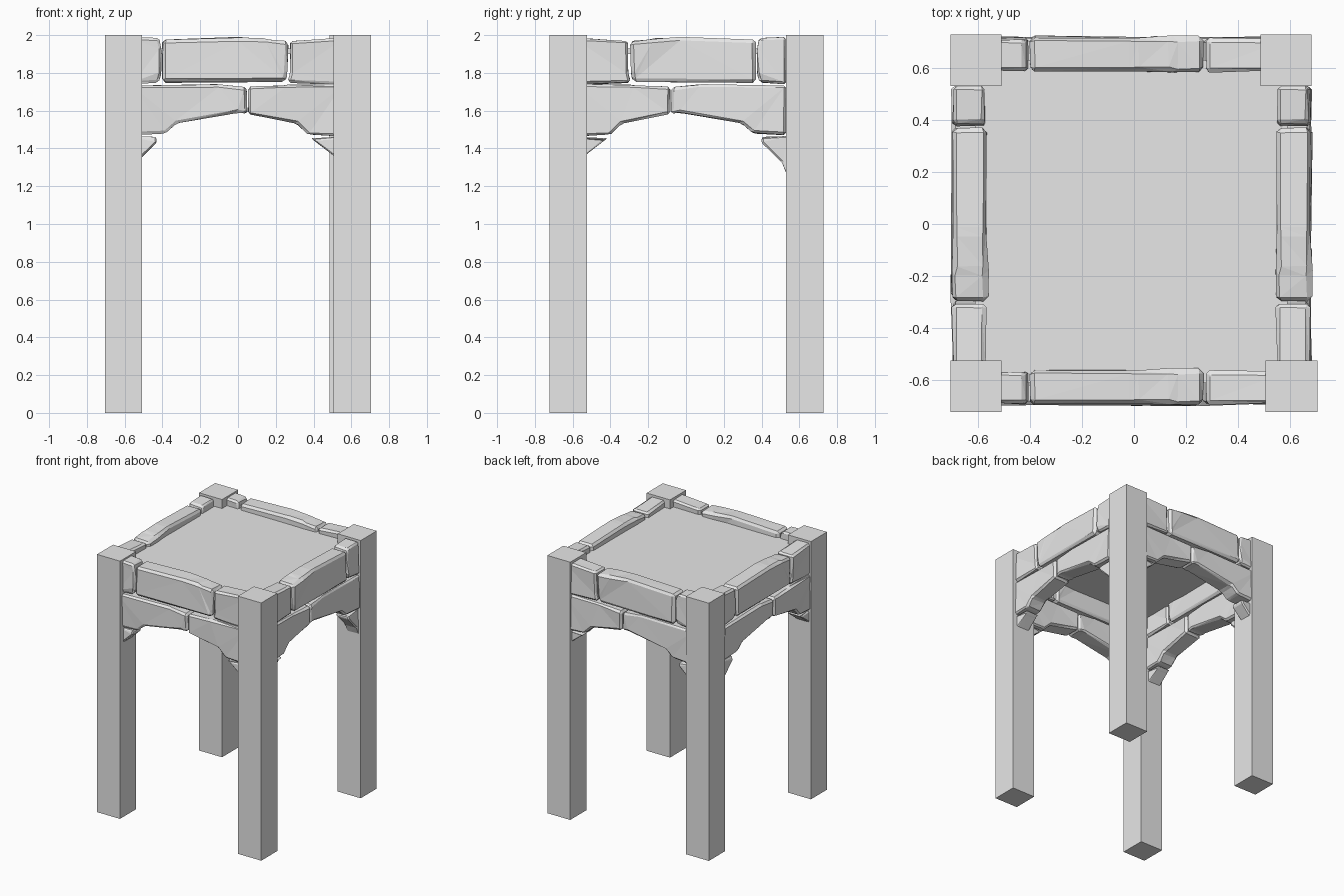
import bpy, bmesh, math, random
from mathutils import Matrix, Vector

if "Cube" in bpy.data.objects:
    bpy.data.objects.remove(bpy.data.objects["Cube"])

random.seed(4)
stone = bpy.data.materials.new("grey_stone")
stone.diffuse_color = (0.8, 0.8, 0.8, 1)
stone.use_nodes = True
stone.node_tree.nodes["Principled BSDF"].inputs["Base Color"].default_value = stone.diffuse_color


def add_object(name, mesh):
    obj = bpy.data.objects.new(name, mesh)
    bpy.context.collection.objects.link(obj)
    return obj


def box(name, x0, x1, y0, y1, z0, z1):
    bm = bmesh.new()
    bmesh.ops.create_cube(bm, size=1)
    for v in bm.verts:
        v.co = ((x0 + x1) / 2 + v.co.x * (x1 - x0),
                (y0 + y1) / 2 + v.co.y * (y1 - y0),
                (z0 + z1) / 2 + v.co.z * (z1 - z0))
    mesh = bpy.data.meshes.new(name)
    bm.to_mesh(mesh)
    bm.free()
    mesh.materials.append(stone)
    return add_object(name, mesh)


def stone_mesh(name, profile, depth, bevel):
    """Chipped block: a (u, z) outline given depth, chamfered and roughened."""
    bm = bmesh.new()
    front = [bm.verts.new((u, -depth, z)) for u, z in profile]
    back = [bm.verts.new((u, depth, z)) for u, z in profile]
    n = len(profile)
    bm.faces.new(front)
    bm.faces.new(back[::-1])
    for i in range(n):
        j = (i + 1) % n
        bm.faces.new((front[j], front[i], back[i], back[j]))
    bmesh.ops.recalc_face_normals(bm, faces=bm.faces)
    bmesh.ops.bevel(bm, geom=list(bm.edges), offset=bevel, segments=1,
                    affect='EDGES', clamp_overlap=True)
    for v in bm.verts:
        v.co += Vector((random.uniform(-.002, .002), random.uniform(-.006, .006),
                        random.uniform(-.003, .003)))
    bmesh.ops.triangulate(bm, faces=bm.faces)
    mesh = bpy.data.meshes.new(name)
    bm.to_mesh(mesh)
    bm.free()
    mesh.materials.append(stone)
    return mesh


# Square corner posts
box("front_left_leg", -0.705, -0.508, -0.722, -0.525, 0, 2)
box("front_right_leg", 0.505, 0.705, -0.722, -0.525, 0, 2)
box("back_left_leg", -0.705, -0.508, 0.53, 0.727, 0, 2)
box("back_right_leg", 0.485, 0.682, 0.53, 0.727, 0, 2)

# Flat top panel set just below the rim
box("top_panel", -0.61, 0.59, -0.61, 0.63, 1.90, 1.93)

# Stones of one arched wall: outline, half depth, chamfer
stones = {
    "upper_left_stone": ([(-0.56, 1.74), (-0.42, 1.75), (-0.406, 1.80),
                          (-0.406, 1.93), (-0.42, 1.985), (-0.56, 1.992)], 0.062, 0.013),
    "upper_middle_stone": ([(-0.40, 1.75), (0.25, 1.752), (0.262, 1.80), (0.268, 1.965),
                            (0.15, 1.98), (0.0, 1.988), (-0.40, 1.978)], 0.069, 0.018),
    "upper_right_stone": ([(0.262, 1.75), (0.56, 1.738), (0.56, 1.985),
                           (0.277, 1.97), (0.275, 1.80)], 0.064, 0.014),
    "lower_left_stone": ([(-0.56, 1.472), (-0.385, 1.48), (-0.325, 1.532), (0.0, 1.59),
                          (0.048, 1.583), (0.045, 1.722), (-0.10, 1.74),
                          (-0.56, 1.732)], 0.066, 0.013),
    "lower_right_stone": ([(0.054, 1.581), (0.31, 1.532), (0.375, 1.472), (0.56, 1.465),
                           (0.56, 1.74), (0.25, 1.735), (0.053, 1.725)], 0.067, 0.013),
    "left_springer_stone": ([(-0.57, 1.25), (-0.535, 1.33), (-0.43, 1.43),
                             (-0.43, 1.458), (-0.57, 1.466)], 0.052, 0.008),
    "right_springer_stone": ([(0.385, 1.455), (0.41, 1.437), (0.56, 1.32),
                              (0.56, 1.46)], 0.055, 0.006),
}
meshes = {k: stone_mesh(k, *v) for k, v in stones.items()}

# The same wall repeated on all four sides
turn = Matrix.Rotation(-math.pi / 2, 4, 'Z')
walls = {
    "front": Matrix.Translation((0, -0.627, 0)),
    "back": Matrix.Translation((0, 0.650, 0)),
    "left": Matrix.Translation((-0.632, -0.03, 0)) @ turn,
    "right": Matrix.Translation((0.612, -0.03, 0)) @ turn,
}
for side, matrix in walls.items():
    for name, mesh in meshes.items():
        add_object(side + "_" + name, mesh).matrix_world = matrix
